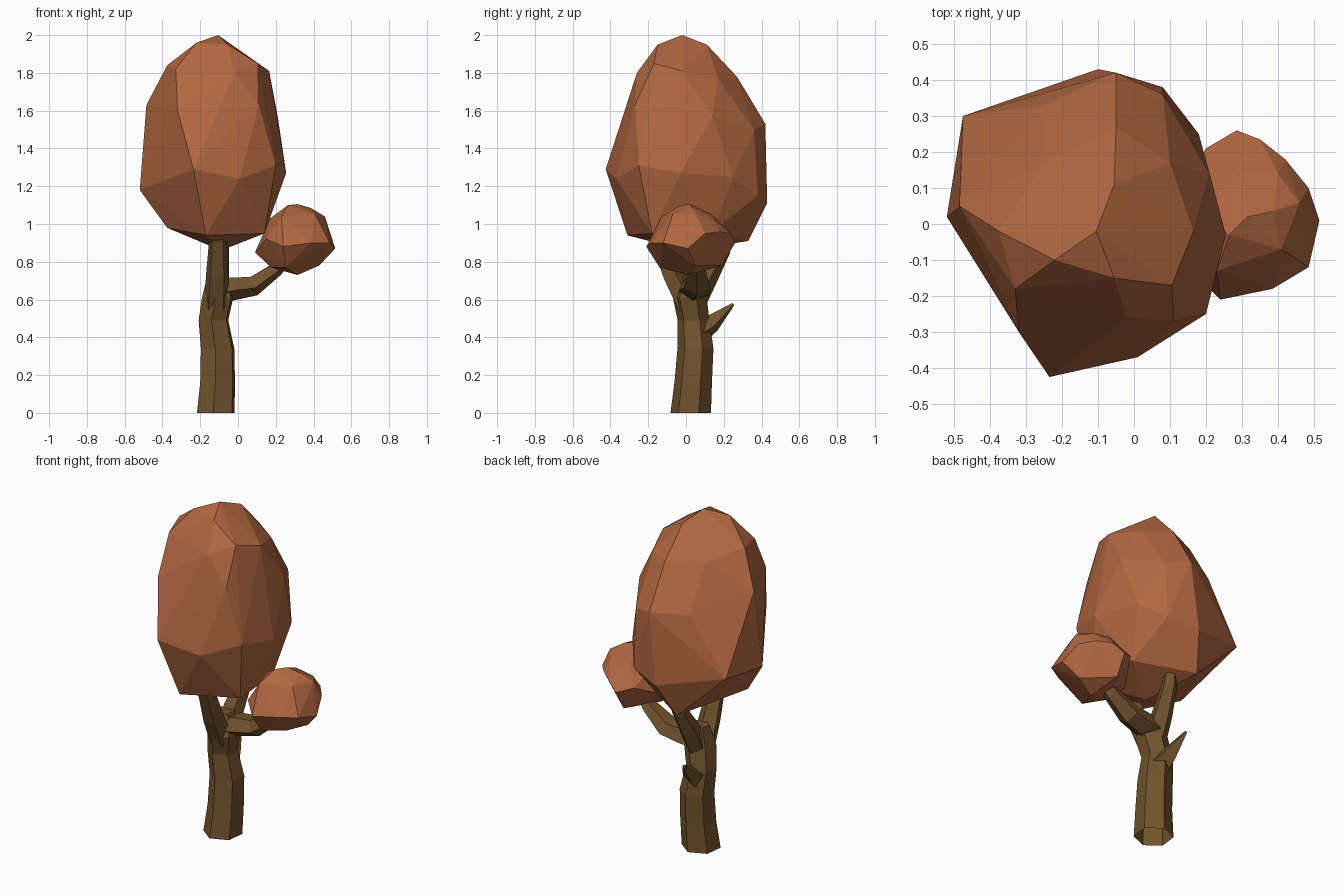
import bpy, bmesh, math
from mathutils import Vector


def material(name, rgb):
    m = bpy.data.materials.new(name)
    m.diffuse_color = (*rgb, 1)
    return m


LEAF = material("rust leaves", (0.44, 0.135, 0.052))
BARK = material("brown bark", (0.17, 0.088, 0.027))


def finish(bm, name, mat):
    me = bpy.data.meshes.new(name)
    bm.to_mesh(me)
    bm.free()
    me.materials.append(mat)
    ob = bpy.data.objects.new(name, me)
    bpy.context.collection.objects.link(ob)
    return ob


def hull(name, pts, mat):
    """Faceted clump: convex hull of a few key corners."""
    bm = bmesh.new()
    for p in pts:
        bm.verts.new(p)
    bmesh.ops.convex_hull(bm, input=bm.verts)
    loose = [v for v in bm.verts if not v.link_faces]
    bmesh.ops.delete(bm, geom=loose, context='VERTS')
    bmesh.ops.recalc_face_normals(bm, faces=bm.faces)
    return finish(bm, name, mat)


def limb(name, path, sides, mat, phase=0.0, upright=False, wide=1.0):
    """Faceted tube along (x, y, z, radius) stations, open at the base."""
    bm = bmesh.new()
    pts = [Vector(p[:3]) for p in path]
    rings = []
    for i, p in enumerate(pts):
        d = pts[min(i + 1, len(pts) - 1)] - pts[max(i - 1, 0)]
        if upright:
            d = Vector((0, 0, 1))
        q = Vector((0, 0, 1)).rotation_difference(d.normalized())
        ring = []
        for k in range(sides):
            a = phase + 2 * math.pi * k / sides
            off = Vector((math.cos(a), wide * math.sin(a), 0)) * path[i][3]
            ring.append(bm.verts.new(p + q @ off))
        rings.append(ring)
    for a, b in zip(rings, rings[1:]):
        for k in range(sides):
            n = (k + 1) % sides
            bm.faces.new((a[k], a[n], b[n], b[k]))
    bm.faces.new(rings[-1])
    return finish(bm, name, mat)


# Large crown
hull("large_crown", [
    # top
    (-0.105, -0.02, 2.0), (-0.055, -0.15, 1.95), (-0.22, -0.10, 1.96),
    (-0.055, 0.11, 1.95), (0.105, -0.17, 1.85), (0.165, -0.02, 1.81),
    (-0.02, -0.26, 1.80), (-0.33, -0.18, 1.82), (-0.375, -0.02, 1.84),
    (0.10, 0.17, 1.77), (-0.05, 0.27, 1.78), (-0.25, 0.17, 1.79),
    # middle
    (0.11, -0.27, 1.63), (-0.14, -0.30, 1.62), (-0.32, -0.30, 1.60),
    (-0.485, 0.05, 1.63), (0.21, 0.14, 1.57), (0.08, 0.36, 1.50),
    (-0.05, 0.42, 1.53), (-0.25, 0.33, 1.53),
    # widest
    (-0.235, -0.425, 1.29), (0.01, -0.37, 1.24), (0.20, -0.25, 1.31),
    (0.255, -0.03, 1.27), (0.18, 0.25, 1.25), (0.08, 0.38, 1.15),
    (-0.10, 0.43, 1.11), (-0.475, 0.30, 1.20), (-0.52, 0.02, 1.18),
    # underside
    (-0.17, -0.31, 0.94), (0.14, -0.18, 0.95), (0.13, 0.14, 0.96),
    (-0.17, 0.33, 0.91), (-0.375, -0.05, 0.98), (-0.09, 0.0, 0.86),
], LEAF)

# Small crown at the end of the side branch
hull("small_crown", [
    (0.265, -0.03, 1.10), (0.315, 0.02, 1.105), (0.385, 0.035, 1.085),
    (0.41, -0.07, 1.05), (0.23, -0.13, 1.04), (0.46, 0.06, 1.04),
    (0.29, 0.14, 1.05), (0.17, 0.03, 1.03), (0.40, 0.14, 1.03),
    (0.42, 0.18, 0.96), (0.35, 0.235, 0.95), (0.285, 0.26, 0.90),
    (0.20, 0.21, 0.93), (0.485, 0.10, 0.95), (0.515, 0.01, 0.87),
    (0.485, -0.12, 0.90), (0.385, -0.18, 0.90), (0.24, -0.21, 0.88),
    (0.15, -0.12, 0.92), (0.09, 0.03, 0.85),
    (0.43, 0.05, 0.78), (0.315, 0.01, 0.73), (0.25, -0.14, 0.77),
    (0.175, -0.02, 0.77), (0.28, 0.19, 0.78),
], LEAF)

# Trunk
limb("trunk", [
    (-0.118, 0.025, 0.0, 0.108), (-0.108, 0.038, 0.16, 0.1),
    (-0.108, 0.05, 0.34, 0.096), (-0.13, 0.04, 0.49, 0.085),
    (-0.108, 0.02, 0.61, 0.09), (-0.11, 0.03, 0.73, 0.055),
], 6, BARK, 0.4, True)

# Forked branches, side branch and broken twig
limb("front_branch", [(-0.115, 0.01, 0.57, 0.068), (-0.11, -0.07, 0.73, 0.062),
                      (-0.105, -0.17, 0.97, 0.045)], 5, BARK, 0.3)
limb("back_branch", [(-0.11, 0.03, 0.56, 0.065), (-0.105, 0.11, 0.72, 0.06),
                     (-0.09, 0.19, 0.86, 0.045), (-0.08, 0.22, 1.0, 0.03)], 5, BARK, 0.3)
limb("side_branch", [(-0.11, 0.04, 0.65, 0.065), (-0.03, 0.045, 0.66, 0.065),
                     (0.08, 0.06, 0.675, 0.057), (0.20, 0.055, 0.76, 0.04),
                     (0.30, 0.03, 0.86, 0.025)], 5, BARK, 0.0, wide=1.3)
limb("broken_twig", [(-0.12, 0.06, 0.43, 0.075), (-0.135, 0.14, 0.475, 0.05),
                     (-0.16, 0.25, 0.575, 0.008)], 4, BARK, 0.4)
